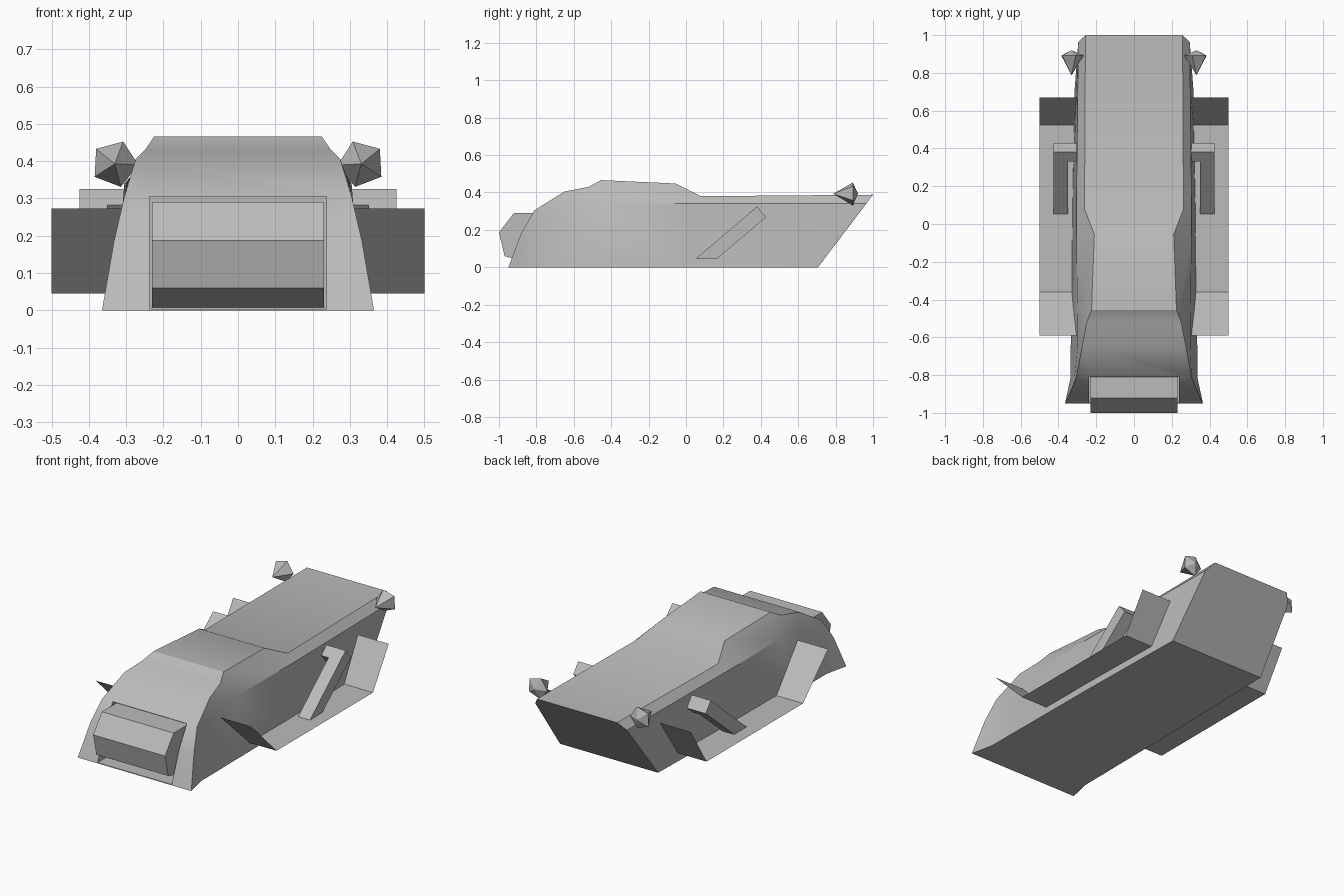
import bpy, bmesh, math
from mathutils import Vector

if "Cube" in bpy.data.objects:
    bpy.data.objects.remove(bpy.data.objects["Cube"], do_unlink=True)

grey = bpy.data.materials.new("plain_grey")
grey.use_nodes = True
COLOR = (0.5, 0.5, 0.5, 1)
grey.diffuse_color = COLOR
grey.node_tree.nodes["Principled BSDF"].inputs["Base Color"].default_value = COLOR


def finish(name, bm, closed=True):
    """Turn a bmesh into a named grey object."""
    bmesh.ops.remove_doubles(bm, verts=bm.verts, dist=0.0005)
    if closed:
        bmesh.ops.recalc_face_normals(bm, faces=bm.faces)
    mesh = bpy.data.meshes.new(name)
    bm.to_mesh(mesh)
    bm.free()
    mesh.materials.append(grey)
    obj = bpy.data.objects.new(name, mesh)
    bpy.context.collection.objects.link(obj)
    return obj


def prism(name, profile, x0, x1):
    """Extrude a (y, z) profile from x0 to x1."""
    bm = bmesh.new()
    face = bm.faces.new([bm.verts.new((x0, y, z)) for y, z in profile])
    ext = bmesh.ops.extrude_face_region(bm, geom=[face])["geom"]
    moved = [v for v in ext if isinstance(v, bmesh.types.BMVert)]
    bmesh.ops.translate(bm, verts=moved, vec=(x1 - x0, 0, 0))
    return finish(name, bm)


# Body: sections of roof edge, shoulder and sill points, nose to tail
sections = [
    [(0.365, -0.95, 0)] * 3,
    [(0.333, -0.88, 0.185), (0.34, -0.88, 0.1), (0.35, -0.88, 0)],
    [(0.305, -0.81, 0.305), (0.315, -0.81, 0.22), (0.335, -0.81, 0)],
    [(0.275, -0.65, 0.405), (0.298, -0.65, 0.32), (0.335, -0.65, 0)],
    [(0.25, -0.52, 0.43), (0.298, -0.52, 0.34), (0.333, -0.52, 0)],
    [(0.225, -0.455, 0.466), (0.3, -0.455, 0.34), (0.333, -0.455, 0)],
    [(0.21, -0.055, 0.448), (0.305, -0.055, 0.34), (0.33, -0.055, 0)],
    [(0.262, 0.08, 0.38), (0.305, 0.08, 0.34), (0.328, 0.08, 0)],
    [(0.257, 1.0, 0.388), (0.295, 0.963, 0.34), (0.315, 0.706, 0)],
]
bm = bmesh.new()
rings = []
for sec in sections:
    right = [bm.verts.new((-x, y, z)) for x, y, z in reversed(sec)]
    rings.append(right + [bm.verts.new(p) for p in sec])
for a, b in zip(rings, rings[1:]):
    for i in range(6):
        j = (i + 1) % 6
        bm.faces.new((a[i], a[j], b[j], b[i]))
bm.faces.new(rings[-1])
bmesh.ops.dissolve_degenerate(bm, edges=bm.edges, dist=0.0005)
body = finish("body", bm)

# Recess in the nose for the front box
cutter = prism("nose_recess_cutter",
               [(-1.1, 0.004), (-1.1, 0.305), (-0.785, 0.305), (-0.785, 0.004)],
               -0.238, 0.238)
cutter.hide_render = True
cut = body.modifiers.new("nose_recess", "BOOLEAN")
cut.operation = "DIFFERENCE"
cut.solver = "EXACT"
cut.object = cutter
bpy.context.view_layer.objects.active = body
body.select_set(True)
bpy.ops.object.modifier_apply(modifier=cut.name)
bpy.data.objects.remove(cutter, do_unlink=True)
bpy.ops.object.shade_smooth_by_angle(angle=math.radians(30))

# Front box
prism("front_box", [(-0.97, 0.06), (-1.0, 0.187), (-0.92, 0.29),
                    (-0.78, 0.29), (-0.78, 0.006)], -0.231, 0.231)

for side, label in ((1, "left"), (-1, "right")):
    # Running board: a thin folded sheet rising at both ends
    bm = bmesh.new()
    path = [(-0.59, 0.273), (-0.36, 0.045), (0.525, 0.045), (0.67, 0.273)]
    inner = [bm.verts.new((side * 0.3, y, z)) for y, z in path]
    outer = [bm.verts.new((side * 0.5, y, z)) for y, z in path]
    for i in range(3):
        quad = [inner[i], outer[i], outer[i + 1], inner[i + 1]]
        bm.faces.new(quad if side > 0 else quad[::-1])
    finish(label + "_running_board", bm, closed=False)

    # Slanted strut and the arm joining it to the body
    prism(label + "_strut", [(0.052, 0.046), (0.166, 0.046),
                             (0.428, 0.267), (0.38, 0.325)],
          side * 0.35, side * 0.426)
    prism(label + "_strut_arm", [(0.33, 0.283), (0.378, 0.225),
                                 (0.428, 0.267), (0.38, 0.325)],
          side * 0.28, side * 0.35)

    # Rear lamp: five-sided, long point forward and shallow point behind
    bm = bmesh.new()
    cx, cz, r = side * 0.331, 0.393, 0.064
    tip = bm.verts.new((cx, 0.787, cz))
    back = bm.verts.new((cx, 0.92, cz))
    ring = []
    for k in range(5):
        a = math.radians(72 * k - 3)
        ring.append(bm.verts.new((cx - side * r * math.cos(a), 0.892,
                                  cz + r * math.sin(a))))
    for k in range(5):
        n = ring[(k + 1) % 5]
        bm.faces.new((ring[k], n, tip))
        bm.faces.new((n, ring[k], back))
    finish(label + "_rear_lamp", bm)
